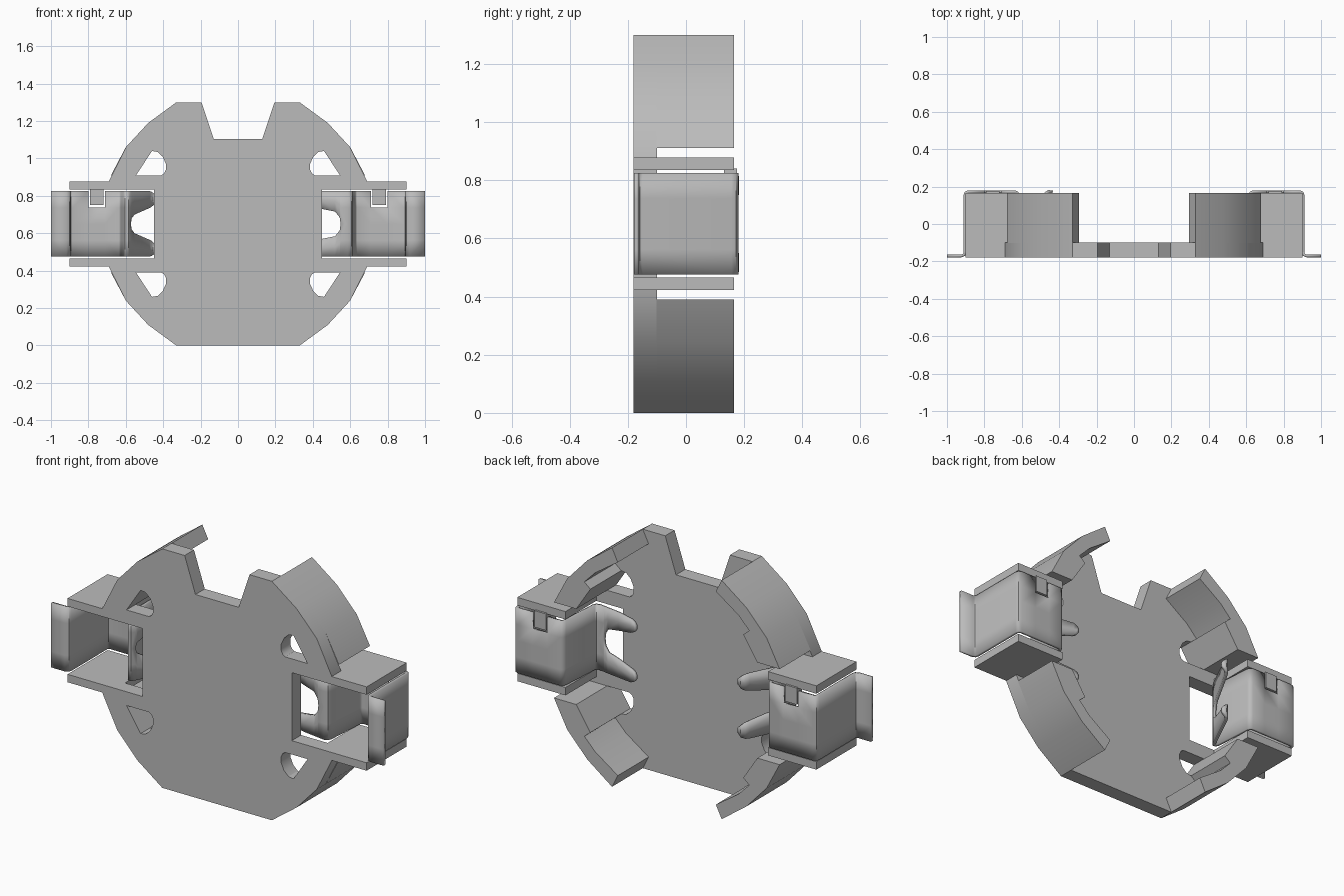
import bpy, bmesh, math
from mathutils import Matrix

if "Cube" in bpy.data.objects:
    bpy.data.objects.remove(bpy.data.objects["Cube"])

MID = 0.65                      # height of the horizontal symmetry line
FRONT, FLOOR, RIM = -0.18, -0.10, 0.165

grey = bpy.data.materials.new("plain grey")
grey.use_nodes = True
grey.diffuse_color = (0.5, 0.5, 0.5, 1)
grey.node_tree.nodes["Principled BSDF"].inputs["Base Color"].default_value = (0.5, 0.5, 0.5, 1)


def finish(obj, angle=30):
    obj.data.materials.clear()
    obj.data.materials.append(grey)
    bpy.ops.object.select_all(action="DESELECT")
    obj.select_set(True)
    bpy.context.view_layer.objects.active = obj
    bpy.ops.object.shade_smooth_by_angle(angle=math.radians(angle))


def prism(name, loops, y0, y1):
    """Fill outlines (x, height from MID), inner loops being holes, from y0 to y1."""
    curve = bpy.data.curves.new(name, "CURVE")
    curve.dimensions = "2D"
    curve.fill_mode = "BOTH"
    curve.extrude = (y1 - y0) / 2
    for loop in loops:
        spline = curve.splines.new("POLY")
        spline.points.add(len(loop) - 1)
        for point, (x, h) in zip(spline.points, loop):
            point.co = (x, h, 0, 1)
        spline.use_cyclic_u = True
    temp = bpy.data.objects.new(name + "_curve", curve)
    bpy.context.collection.objects.link(temp)
    bpy.context.view_layer.update()
    mesh = bpy.data.meshes.new_from_object(temp)
    bpy.data.objects.remove(temp)
    mesh.name = name
    mesh.transform(Matrix.Translation((0, (y0 + y1) / 2, MID)) @ Matrix.Rotation(math.pi / 2, 4, "X"))
    bm = bmesh.new()
    bm.from_mesh(mesh)
    bmesh.ops.remove_doubles(bm, verts=bm.verts, dist=0.0005)
    bmesh.ops.recalc_face_normals(bm, faces=bm.faces)
    bm.to_mesh(mesh)
    bm.free()
    obj = bpy.data.objects.new(name, mesh)
    bpy.context.collection.objects.link(obj)
    finish(obj)
    return obj


def flip(points, sx, sz):
    return [(x * sx, h * sz) for x, h in points]


def box(name, x0, x1, y0, y1, h0, h1):
    return prism(name, [[(x0, h0), (x1, h0), (x1, h1), (x0, h1)]], y0, y1)


# Round base plate with side notches, a top notch and four moulding holes
rim = [(0.33, 0.65), (0.48, 0.54), (0.60, 0.41), (0.69, 0.23)]
side = rim + [(0.69, 0.185), (0.45, 0.185)]
right = side + flip(side, 1, -1)[::-1]
top_notch = [(-0.195, 0.65), (-0.13, 0.455), (0.13, 0.455), (0.195, 0.65)]
outline = top_notch + right + flip(right, -1, 1)[::-1]
hole = [(0.545, 0.26), (0.46, 0.39), (0.43, 0.385), (0.403, 0.36),
        (0.385, 0.32), (0.385, 0.29), (0.395, 0.27), (0.41, 0.26)]
quarters = [(sx, sz) for sx in (1, -1) for sz in (1, -1)]
prism("base_plate", [outline] + [flip(hole, *q) for q in quarters], FRONT, FLOOR)

# Curved retaining walls with a thicker catch at the end, and contact brackets
wall = [(0.33, 0.65), (0.48, 0.54), (0.60, 0.41), (0.679, 0.26), (0.545, 0.26),
        (0.46, 0.39), (0.496, 0.42), (0.432, 0.486), (0.295, 0.58)]
for sx, sz in quarters:
    tag = ("left" if sx > 0 else "right") + ("_upper" if sz > 0 else "_lower")
    prism("wall_" + tag, [flip(wall, sx, sz)], FLOOR - 0.002, RIM)
    h0, h1 = sorted((0.185 * sz, 0.228 * sz))
    x0, x1 = sorted((0.61 * sx, 0.90 * sx))
    box("bracket_" + tag, x0, x1, FRONT, RIM, h0, h1)
    if sz > 0:
        x0, x1 = sorted((0.72 * sx, 0.79 * sx))
        box("locking_tab_" + tag, x0, x1, 0.13, 0.176, 0.1, 0.19)


def contact(name, sx, fingers):
    """Bent sheet strip; each station is (x, y, slot half height, outer half height)."""
    tall = 0.175
    bend = [(1.0, -0.17), (0.92, -0.17), (0.907, -0.163), (0.903, -0.15), (0.903, 0.155),
            (0.899, 0.167), (0.887, 0.172), (0.80, 0.172), (0.71, 0.172), (0.635, 0.172),
            (0.625, 0.166), (0.62, 0.155)]
    stations = [(x, y, 0, tall) for x, y in bend] + fingers
    bm = bmesh.new()
    for sz in (1, -1):
        rows = [[bm.verts.new((x * sx, y, MID + sz * h)) for h in (lo, (lo + hi) / 2, hi)]
                for x, y, lo, hi in stations]
        for i, (a, b) in enumerate(zip(rows, rows[1:])):
            for j in (0, 1):
                # Leave the notch for the locking tab open
                if not (sz > 0 and j == 1 and stations[i][0] == 0.80):
                    bm.faces.new((a[j], b[j], b[j + 1], a[j + 1]))
    bmesh.ops.remove_doubles(bm, verts=bm.verts, dist=0.0005)
    bmesh.ops.recalc_face_normals(bm, faces=bm.faces)
    mesh = bpy.data.meshes.new(name)
    bm.to_mesh(mesh)
    bm.free()
    obj = bpy.data.objects.new(name, mesh)
    bpy.context.collection.objects.link(obj)
    solid = obj.modifiers.new("sheet_thickness", "SOLIDIFY")
    solid.thickness = 0.016
    solid.offset = 0
    finish(obj, 35)


# Left contact: two long fingers lying over the plate
contact("left_contact", 1, [
    (0.605, -0.07, 0, 0.175), (0.60, -0.085, 0, 0.175), (0.585, -0.09, 0, 0.175),
    (0.55, -0.085, 0, 0.175), (0.545, -0.084, 0.035, 0.175), (0.52, -0.08, 0.066, 0.175),
    (0.45, -0.07, 0.08, 0.175), (0.36, -0.05, 0.1, 0.17),
    (0.34, -0.047, 0.11, 0.16), (0.33, -0.045, 0.125, 0.145)])

# Right contact: fingers folded back up to press on the side
contact("right_contact", -1, [
    (0.605, -0.06, 0, 0.175), (0.60, -0.075, 0, 0.175), (0.59, -0.075, 0, 0.175),
    (0.58, -0.06, 0, 0.175), (0.575, -0.05, 0.03, 0.175), (0.56, -0.02, 0.05, 0.175),
    (0.48, 0.145, 0.085, 0.175), (0.47, 0.165, 0.09, 0.172),
    (0.455, 0.174, 0.1, 0.165), (0.435, 0.17, 0.12, 0.145)])
